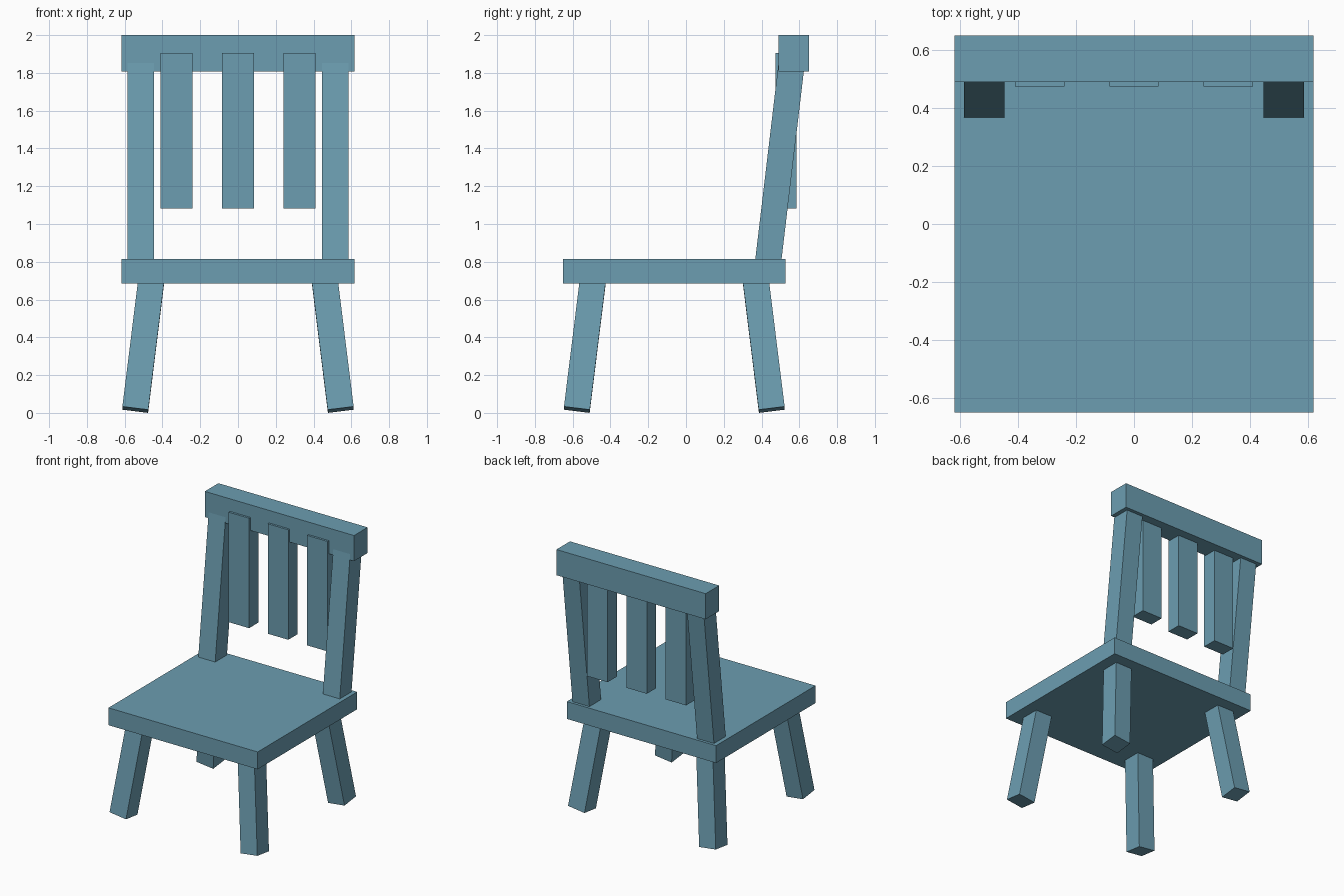
import bpy
from mathutils import Vector

if "Cube" in bpy.data.objects:
    bpy.data.objects.remove(bpy.data.objects["Cube"])

# Blue-grey paint shared by every part
paint = bpy.data.materials.new("blue_paint")
paint.diffuse_color = (0.15, 0.34, 0.44, 1)
paint.use_nodes = True
paint.node_tree.nodes["Principled BSDF"].inputs["Base Color"].default_value = paint.diffuse_color


def finish(ob, name, size):
    ob.name = name
    ob.scale = size
    ob.data.materials.append(paint)
    return ob


def block(name, lo, hi):
    """Axis-aligned box between two corners."""
    lo, hi = Vector(lo), Vector(hi)
    bpy.ops.mesh.primitive_cube_add(size=1, location=(lo + hi) / 2)
    return finish(bpy.context.object, name, hi - lo)


def beam(name, start, end, width, depth):
    """Square-ended bar running from start to end."""
    start, end = Vector(start), Vector(end)
    axis = end - start
    bpy.ops.mesh.primitive_cube_add(size=1, location=(start + end) / 2)
    ob = finish(bpy.context.object, name, (width, depth, axis.length))
    ob.rotation_euler = Vector((0, 0, 1)).rotation_difference(axis).to_euler()
    return ob


# Seat and top rail
block("seat", (-0.618, -0.65, 0.685), (0.618, 0.527, 0.815))
block("top_rail", (-0.618, 0.49, 1.808), (0.618, 0.65, 2.0))

# Splayed legs and leaning back posts, both sides
for side, s in (("left", -1), ("right", 1)):
    beam(f"front_leg_{side}", (s * 0.544, -0.578, 0.017),
         (s * 0.453, -0.487, 0.75), 0.138, 0.138)
    beam(f"back_leg_{side}", (s * 0.544, 0.454, 0.017),
         (s * 0.453, 0.363, 0.75), 0.138, 0.138)
    beam(f"back_post_{side}", (s * 0.516, 0.43, 0.76),
         (s * 0.516, 0.564, 1.89), 0.14, 0.138)

# Upright slats hanging from the rail
for i, x in enumerate((-0.325, 0, 0.325)):
    block(f"back_slat_{i + 1}", (x - 0.085, 0.474, 1.083), (x + 0.085, 0.585, 1.906))
